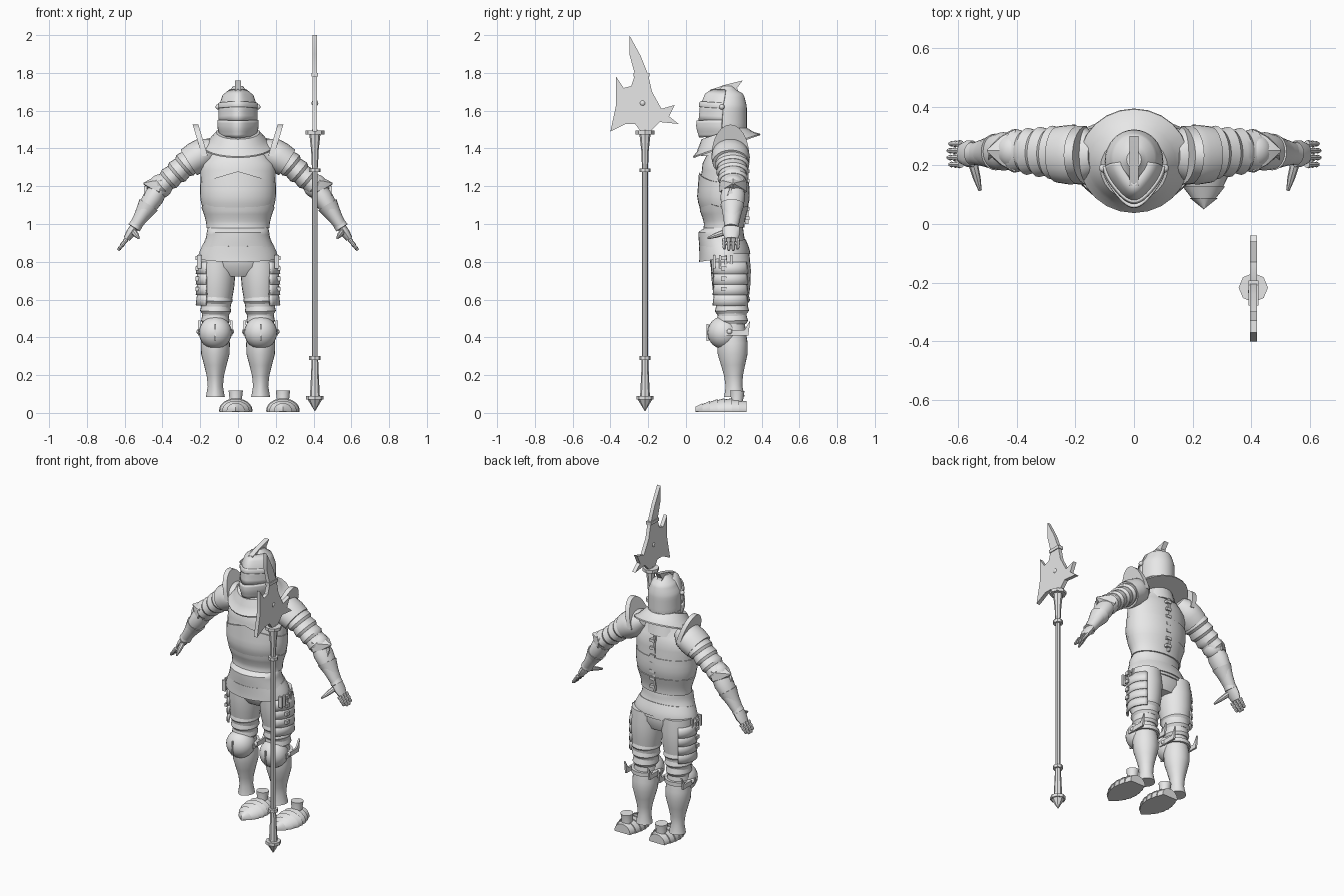
import bpy, bmesh, math
from mathutils import Vector, Matrix

if "Cube" in bpy.data.objects:
    bpy.data.objects.remove(bpy.data.objects["Cube"])

steel = bpy.data.materials.new("plain steel grey")
steel.use_nodes = True
steel.diffuse_color = (.8, .8, .8, 1)
steel.node_tree.nodes["Principled BSDF"].inputs["Base Color"].default_value = steel.diffuse_color


def finish(name, bm, pair=False, solid=0):
    bmesh.ops.recalc_face_normals(bm, faces=bm.faces)
    mesh = bpy.data.meshes.new(name)
    bm.to_mesh(mesh)
    bm.free()
    mesh.materials.append(steel)
    ob = bpy.data.objects.new(name, mesh)
    bpy.context.collection.objects.link(ob)
    bpy.ops.object.select_all(action='DESELECT')
    ob.select_set(True)
    bpy.context.view_layer.objects.active = ob
    bpy.ops.object.shade_smooth_by_angle(angle=math.radians(35))
    if solid:
        ob.modifiers.new("thickness", 'SOLIDIFY').thickness = solid
    if pair:
        ob.modifiers.new("other side", 'MIRROR')
    return ob


def loft(name, rings, sides=24, pair=False, wave=0, keel=0, arc=None, floor=0):
    """Rings are (x, y, z, half width, half depth); wave peaks the front of the last ring."""
    bm = bmesh.new()
    axis = (Vector(rings[-1][:3]) - Vector(rings[0][:3])).normalized()
    ref = Vector((0, 1, 0)) if abs(axis.y) < .9 else Vector((0, 0, 1))
    deep = (ref - axis * ref.dot(axis)).normalized()
    wide = deep.cross(axis)
    begin, stop = arc or (0, 360)
    count = sides + 1 if arc else sides
    loops = []
    for ring in rings:
        loop = []
        for i in range(count):
            a = math.radians(begin + (stop - begin) * i / sides)
            front = max(0, -math.sin(a))
            p = Vector(ring[:3]) + wide * ring[3] * math.cos(a)
            p += deep * (ring[4] * math.sin(a) - keel * front ** 6)
            if ring is rings[-1] and front:
                p.z += wave * (1 - abs(math.cos(a)))
            p.z = max(p.z, floor)
            loop.append(bm.verts.new(p))
        loops.append(loop)
    for low, high in zip(loops, loops[1:]):
        for i in range(sides):
            j = (i + 1) % count
            bm.faces.new((low[i], low[j], high[j], high[i]))
    if not arc:
        bm.faces.new(loops[0])
        bm.faces.new(loops[-1])
    return finish(name, bm, pair, solid=.01 if arc else 0)


def limb(name, start, end, radii, depth=1, pair=True, **options):
    """A tube whose radii are spaced evenly from start to end."""
    start, end = Vector(start), Vector(end)
    last = len(radii) - 1
    rings = [(*start.lerp(end, i / last), r, r * depth) for i, r in enumerate(radii)]
    return loft(name, rings, pair=pair, **options)


def lames(name, start, end, first, last, count, depth):
    """A run of overlapping flared bands."""
    for i in range(count):
        r = first + (last - first) * (i + 1) / count
        limb(f"{name}_{i + 1}", start.lerp(end, i / count), start.lerp(end, (i + 1.2) / count),
             [r, r * 1.05, r * 1.1, r * 1.15, r], depth)


def shell(name, keys, low, high, swell=0, flare=0, steps=6, **options):
    """A plate that follows a table of (z, half width, front, back)."""
    rings = []
    for i in range(steps + 1):
        z = low + (high - low) * i / steps
        a, b = next(pair for pair in zip(keys, keys[1:]) if z <= pair[1][0] + 1e-6)
        t = (z - a[0]) / (b[0] - a[0])
        t = t * t * (3 - 2 * t)
        half, front, back = (m + (n - m) * t for m, n in zip(a[1:], b[1:]))
        grow = swell + flare * (1 - i / steps)
        rings.append((0, (front + back) / 2, z, half + grow, (back - front) / 2 + grow))
    return loft(name, rings, sides=32, **options)


def plate(name, outline, x, thick, lean=0, pair=False):
    """A flat cut-out in the y-z plane, leaning outward with height."""
    bm = bmesh.new()
    base = min(z for y, z in outline)
    near, far = [[bm.verts.new((x + d * thick + lean * (z - base), y, z)) for y, z in outline]
                 for d in (-.5, .5)]
    bm.faces.new(near)
    bm.faces.new(far)
    for i in range(len(outline)):
        bm.faces.new((near[i - 1], near[i], far[i], far[i - 1]))
    return finish(name, bm, pair)


def block(name, centre, size, pair=False):
    bm = bmesh.new()
    bmesh.ops.create_cube(bm, size=1, matrix=Matrix.Translation(centre) @ Matrix.Diagonal((*size, 1)))
    return finish(name, bm, pair)


def ball(name, centre, radius, pair=False):
    bm = bmesh.new()
    bmesh.ops.create_uvsphere(bm, u_segments=24, v_segments=12, radius=radius,
                              matrix=Matrix.Translation(centre))
    return finish(name, bm, pair)


# Landmarks of the left side
shoulder, elbow = Vector((.2, .24, 1.38)), Vector((.41, .25, 1.2))
wrist, knuckle = Vector((.55, .24, .98)), Vector((.59, .24, .92))
hip, knee, ankle = Vector((.11, .235, .84)), Vector((.12, .245, .48)), Vector((.12, .26, .085))

# Polearm shaft, fittings and blade
pole_x, pole_y = .407, -.217


def fitting(name, low, high, radii):
    limb(name, (pole_x, pole_y, low), (pole_x, pole_y, high), radii, pair=False, sides=8)


fitting("polearm_shaft", .05, 1.5, [.015, .015])
fitting("polearm_butt_spike", .01, .07, [.002, .038])
fitting("polearm_butt_ring", .07, .09, [.046, .046])
fitting("polearm_foot_sleeve", .09, .29, [.026, .021, .017])
fitting("polearm_lower_ring", .28, .3, [.03, .03])
fitting("polearm_upper_ring", 1.275, 1.295, [.03, .03])
fitting("polearm_head_sleeve", 1.3, 1.48, [.016, .02, .03])
fitting("polearm_disc", 1.475, 1.495, [.05, .05])
plate("polearm_blade", [
    (-.3, 2), (-.24, 1.89), (-.2, 1.79), (-.18, 1.7), (-.13, 1.61), (-.06, 1.63), (-.09, 1.57),
    (-.04, 1.53), (-.14, 1.54), (-.19, 1.49), (-.24, 1.49), (-.27, 1.53), (-.32, 1.53),
    (-.4, 1.49), (-.37, 1.63), (-.37, 1.78), (-.33, 1.72), (-.29, 1.73), (-.27, 1.79),
    (-.3, 1.9)], pole_x, .024)
block("blade_collar", (pole_x, -.235, 1.79), (.034, .085, .02))
ball("blade_rivet", (pole_x, -.23, 1.64), .018)

# Torso plates
trunk = [(.82, .205, .075, .335), (.96, .165, .065, .305), (.985, .158, .105, .3),
         (1.15, .197, .063, .333), (1.3, .2, .085, .325), (1.43, .11, .14, .29)]
shell("breast_and_back", trunk, .98, 1.43, steps=12)
shell("middle_breast", trunk, 1, 1.22, swell=.004, wave=.06)
shell("plackart", trunk, .98, 1.09, swell=.009, wave=.12)
shell("fauld", trunk, .82, .985, steps=12)
shell("fauld_edge", trunk, .82, .9, swell=.001, flare=.006)
limb("pelvis", (0, .235, .73), (0, .22, .88), [.13, .18, .185, .17], depth=.55, pair=False)
for i in range(7):
    block(f"back_buckle_{i + 1}", (.01, .326, 1.03 + i / 20), (.035, .022, .018))
block("back_seam", (0, .322, 1.18), (.012, .018, .36))

# Tilted collar with a rolled rim over a neck guard
collar = limb("collar", (0, 0, -.01), (0, 0, .08), [.187, .187, .16, .145, .13, .115], pair=False)
collar.data.transform(Matrix.Translation((0, .217, 1.41)) @ Matrix.Rotation(.33, 4, 'X'))
limb("neck_guard", (0, .2, 1.36), (0, .2, 1.48), [.12, .09], pair=False)

# Helmet with visor, chin guard and crest
head = [(1.45, .085, .115, .31), (1.52, .1, .1, .322), (1.62, .1, .108, .322),
        (1.68, .078, .135, .31), (1.73, .025, .19, .25)]
shell("helmet_skull", head, 1.46, 1.73, steps=14)
front_arc = (190, 350)
shell("visor", head, 1.54, 1.71, swell=.005, keel=.03, arc=front_arc)
shell("visor_brim", head, 1.61, 1.64, swell=.01, keel=.03, arc=front_arc)
shell("chin_guard", head, 1.46, 1.55, swell=.011, keel=.035, arc=front_arc)
shell("helmet_tail", head, 1.47, 1.51, swell=.001, flare=.008)
plate("helmet_crest", [(.12, 1.66), (.13, 1.71), (.2, 1.735), (.3, 1.76), (.27, 1.72), (.31, 1.62)], 0, .032)
ball("visor_pivots", (.105, .19, 1.62), .014, pair=True)

# Shoulders with upright guards, cops and bands
angles = [math.pi * i / 12 for i in range(13)]
plate("upright_shoulder_guards", [(.235 + math.cos(a) / 10, 1.36 + math.sin(a) / 6) for a in angles],
      .175, .03, lean=.3, pair=True)
limb("shoulder_cops", (.13, .235, 1.41), (.26, .237, 1.325), [.05, .08, .085, .08], 1.2, pair=True)
lames("upper_arm_band", shoulder.lerp(elbow, .2), elbow, .065, .05, 4, depth=1.3)

# Elbows, forearms and cuffs
ball("elbow_cops", elbow, .064, pair=True)
limb("elbow_wings", elbow, elbow + Vector((.09, 0, .015)), [.06, .04, .004], depth=1.4, sides=6)
limb("forearms", elbow, wrist, [.045, .055, .048, .038, .03], depth=1.2)
limb("gauntlet_cuffs", elbow.lerp(wrist, .45), wrist, [.057, .048, .04, .033, .036], depth=1.1)
plate("cuff_points", [(.2, 1.1), (.235, 1.2), (.27, 1.1), (.235, 1.05)], .49, .014, pair=True)

# Hands with jointed fingers and thumb
limb("hands", wrist, knuckle, [.024, .024, .018], depth=1.9, sides=12)
for i in range(4):
    root = knuckle + Vector((0, i * .0235 - .037, 0))
    reach = Vector((.6, 0, -.8)) * (.075 if i in (1, 2) else .065)
    limb(f"fingers_{i + 1}", root, root + reach, [.012, .013, .009, .012, .008, .01, .006], sides=8)
limb("thumbs", wrist.lerp(knuckle, .2), (.525, .115, .925), [.014, .016, .013, .006], sides=8)

# Thighs with bands and hanging hip plates
limb("thighs", hip, knee, [.095, .1, .094, .08, .066], depth=1.06)
lames("thigh_band", hip.lerp(knee, .55), knee, .083, .066, 3, depth=1.1)
for i in range(4):
    z = .8 - i * .055
    limb(f"hip_plates_{i + 1}", (.12, .235, z - .065), (.12, .235, z), [.104, .1, .096],
         depth=1.05, sides=12, arc=(-60, 60))
    block(f"hip_buckles_{i + 1}", (.215, .2, z + .02), (.022, .03, .022), pair=True)
    block(f"hip_straps_{i + 1}", (.205, .15 + .03 * i, .8), (.025, .012, .07), pair=True)

# Knees with round cops, straps and side fins
ball("knee_cops", (.12, .2, .425), .087, pair=True)
block("knee_ridges", (.12, .114, .425), (.008, .012, .09), pair=True)
limb("knee_straps", (.12, .25, .415), (.12, .25, .44), [.082, .082])
for name, x in (("outer", .205), ("inner", .036)):
    plate(f"{name}_knee_fins", [(.2, .41), (.33, .41), (.34, .49), (.31, .44), (.2, .44)], x, .012, pair=True)
    ball(f"{name}_knee_rivets", (x, .23, .43), .015, pair=True)

# Greaves
limb("greaves", ankle, knee, [.05, .04, .046, .06, .075, .077, .07, .066], keel=.008)


# Pointed foot armour in overlapping bands, set to one side of the greaves
def foot_ring(x, t, grow):
    width = .083 * math.sin(2.5 * t ** .8) + grow
    return (x, .05 + .27 * t, .012, width, .02 + .04 * math.sin(2.5 * t) + grow)


for side, x in (("right", -.012), ("left", .238)):
    for i in range(7):
        loft(f"{side}_foot_band_{i + 1}", [foot_ring(x, i / 7, 0), foot_ring(x, (i + 1) / 7, .006)], floor=.005)
    limb(f"{side}_ankle_cuff", (x, .268, .02), (x, .272, .118), [.04, .032, .038], pair=False)
